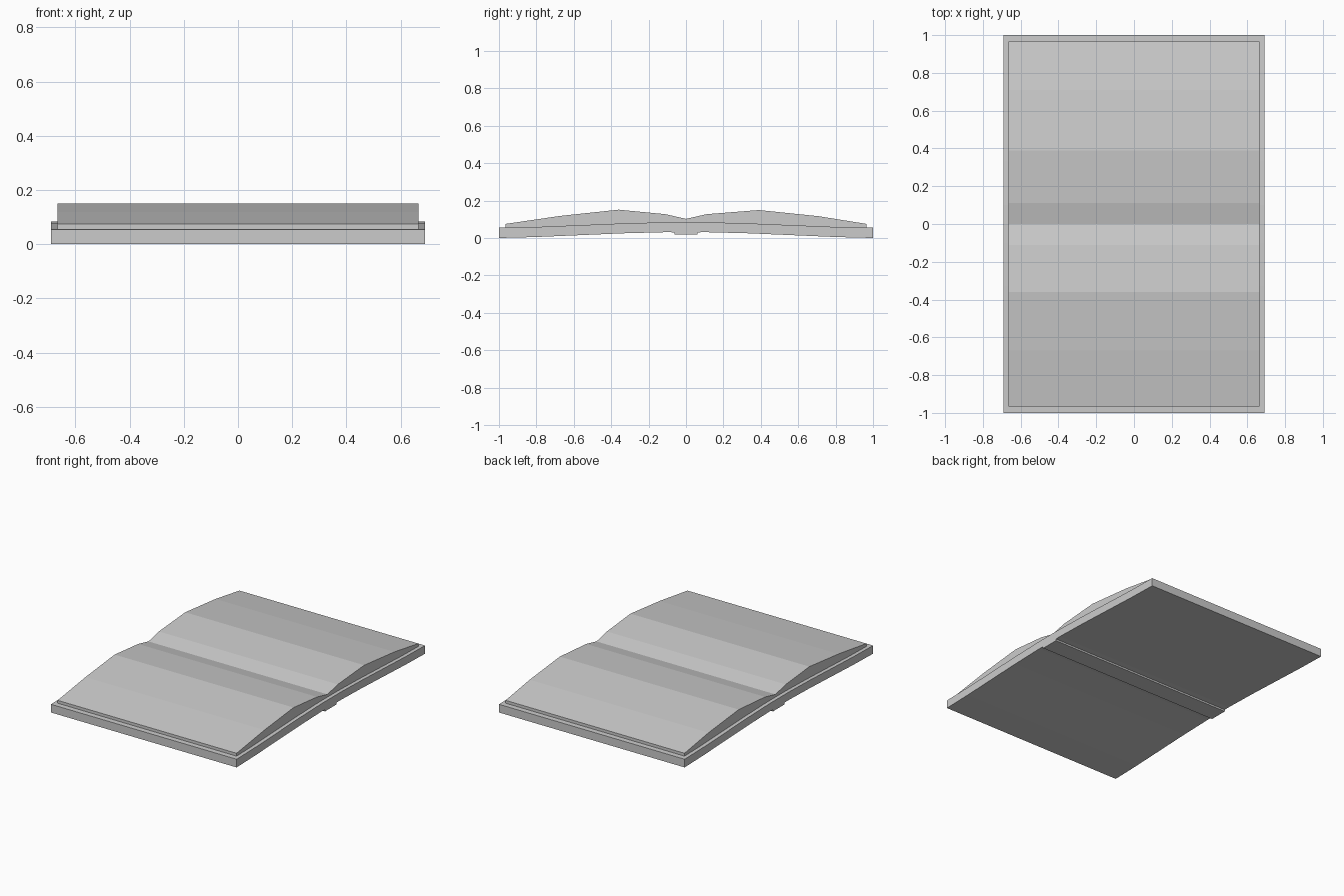
import bpy
import bmesh

if "Cube" in bpy.data.objects:
    bpy.data.objects.remove(bpy.data.objects["Cube"])


def extrude_profile(name, profile, half_width):
    """Extrude a closed (y, z) profile along x, centred on x = 0."""
    bm = bmesh.new()
    face = bm.faces.new([bm.verts.new((-half_width, y, z)) for y, z in profile])
    result = bmesh.ops.extrude_face_region(bm, geom=[face])
    verts = [v for v in result["geom"] if isinstance(v, bmesh.types.BMVert)]
    bmesh.ops.translate(bm, verts=verts, vec=(2 * half_width, 0, 0))
    bmesh.ops.recalc_face_normals(bm, faces=bm.faces)
    mesh = bpy.data.meshes.new(name)
    bm.to_mesh(mesh)
    bm.free()
    obj = bpy.data.objects.new(name, mesh)
    bpy.context.collection.objects.link(obj)
    return obj


def mirrored(half):
    """Complete a half profile, listed from the outer edge inwards."""
    return [(-y, z) for y, z in half] + [(y, z) for y, z in reversed(half)]


# Cover: two gently rising boards with a stepped spine underneath
inside = mirrored([(1.0, 0.055), (0.79, 0.059), (0.33, 0.078), (0.10, 0.084)])
outside = mirrored([(1.0, 0.0), (0.80, 0.005), (0.33, 0.025), (0.10, 0.031),
                    (0.062, 0.030), (0.062, 0.018)])
extrude_profile("cover", inside + outside[::-1], 0.69)

# Pages: two swelling stacks meeting in a central valley
page_top = [(-0.965, 0.075), (-0.67, 0.118), (-0.36, 0.151), (-0.11, 0.127),
            (0.0, 0.102),
            (0.11, 0.127), (0.39, 0.149), (0.71, 0.116), (0.965, 0.075)]
page_base = mirrored([(0.965, 0.0555), (0.79, 0.058), (0.33, 0.077), (0.10, 0.083)])
extrude_profile("pages", page_top + page_base[::-1], 0.665)
